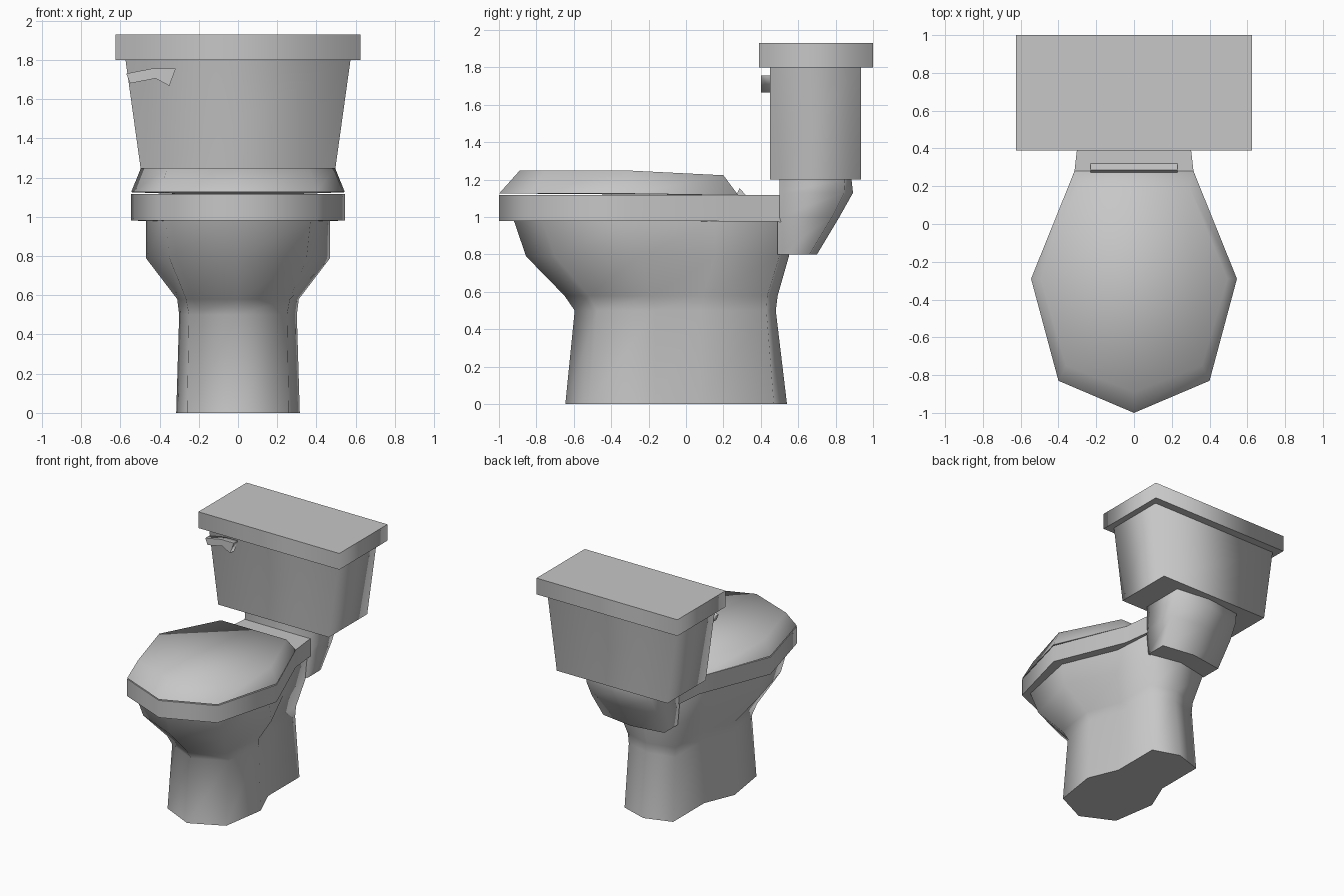
import bpy
import bmesh
import math

cube = bpy.data.objects.get("Cube")
if cube:
    bpy.data.objects.remove(cube, do_unlink=True)

# Single glazed ceramic material
ceramic = bpy.data.materials.new("grey_ceramic")
ceramic.use_nodes = True
COLOUR = (0.57, 0.57, 0.57, 1.0)
ceramic.diffuse_color = COLOUR
ceramic.node_tree.nodes["Principled BSDF"].inputs["Base Color"].default_value = COLOUR


def skin(name, loops, soft_top=False):
    """Join a stack of matching point loops; end caps keep a crisp border."""
    bm = bmesh.new()
    rows = [[bm.verts.new(p) for p in loop] for loop in loops]
    count = len(rows[0])
    for low, high in zip(rows, rows[1:]):
        for i in range(count):
            j = (i + 1) % count
            bm.faces.new((low[i], low[j], high[j], high[i]))
    bottom = bm.faces.new(rows[0])
    top = bm.faces.new(rows[-1])
    for cap in [bottom] if soft_top else [bottom, top]:
        for edge in cap.edges:
            edge.smooth = False
    bmesh.ops.recalc_face_normals(bm, faces=bm.faces[:])
    mesh = bpy.data.meshes.new(name)
    bm.to_mesh(mesh)
    bm.free()
    mesh.materials.append(ceramic)
    obj = bpy.data.objects.new(name, mesh)
    bpy.context.collection.objects.link(obj)
    bpy.ops.object.select_all(action="DESELECT")
    obj.select_set(True)
    bpy.context.view_layer.objects.active = obj
    bpy.ops.object.shade_smooth_by_angle(angle=math.radians(100), keep_sharp_edges=True)


def loft(name, rings, soft_top=False):
    """Skin half outlines mirrored across x = 0; z is a number or a function of y."""
    loops = []
    for z, half in rings:
        outline = half + [(-x, y) for x, y in reversed(half) if x > 0]
        loops.append([(x, y, z(y) if callable(z) else z) for x, y in outline])
    skin(name, loops, soft_top)


def block(name, low, high, front, back):
    """Four-sided block; low and high are (z, half width)."""
    loft(name, [(z, [(x, front), (x, back)]) for z, x in (low, high)])


# Pedestal with a waisted plan, flaring into the bowl
loft("pedestal_and_bowl", [
    (0.0, [(0, -.645), (.26, -.52), (.315, -.165), (.215, .075), (.215, .47), (0, .54)]),
    (0.5, [(0, -.595), (.25, -.475), (.30, -.165), (.205, .08), (.205, .43), (0, .48)]),
    (0.58, [(0, -.65), (.265, -.52), (.31, -.18), (.21, .09), (.21, .435), (0, .49)]),
    (0.79, [(0, -.855), (.35, -.7), (.47, -.25), (.29, .155), (.25, .5), (0, .55)]),
    (0.98, [(0, -.92), (.37, -.77), (.47, -.28), (.29, .155), (.27, .5), (0, .55)]),
])

# Thick rim running back into the deck
rim = [(0, -1), (.4, -.83), (.545, -.29), (.315, .28), (.29, .5), (.27, .56)]
loft("rim_and_deck", [(lambda y: 0.98 - 0.01 * max(y, 0), rim), (1.117, rim)])

# Closed seat lid with a sloped edge and a slight fall to the back
loft("seat_lid", [
    (lambda y: 1.125 - 0.015 * max(y + .29, 0),
     [(0, -1), (.4, -.83), (.545, -.29), (.315, .28)]),
    (lambda y: 1.248 - 0.05 * max(y + .29, 0),
     [(0, -.89), (.36, -.75), (.495, -.29), (.29, .2)]),
], soft_top=True)

# Hinge bar behind the lid
hinge = [(.265, 1.11), (.287, 1.155), (.325, 1.11)]
skin("hinge_bar", [[(x, y, z) for y, z in hinge] for x in (-.23, .23)])

# Shelf carrying the tank
loft("tank_shelf", [
    (0.8, [(.27, .49), (.27, .66), (0, .70)]),
    (1.0, [(.29, .49), (.29, .78), (0, .82)]),
    (1.13, [(.29, .5), (.29, .845), (0, .893)]),
    (1.2, [(.29, .5), (.29, .85), (0, .885)]),
])

# Tapered tank and its overhanging cover
block("tank", (1.2, .49), (1.81, .575), .45, .935)
block("tank_cover", (1.8, .624), (1.93, .624), .39, 1)

# Bent flush lever
lever = [(-.57, 1.73), (-.43, 1.757), (-.317, 1.757), (-.35, 1.667), (-.42, 1.705), (-.55, 1.68)]
skin("flush_lever", [[(x, y, z) for x, z in lever] for y in (.4, .455)], soft_top=True)
